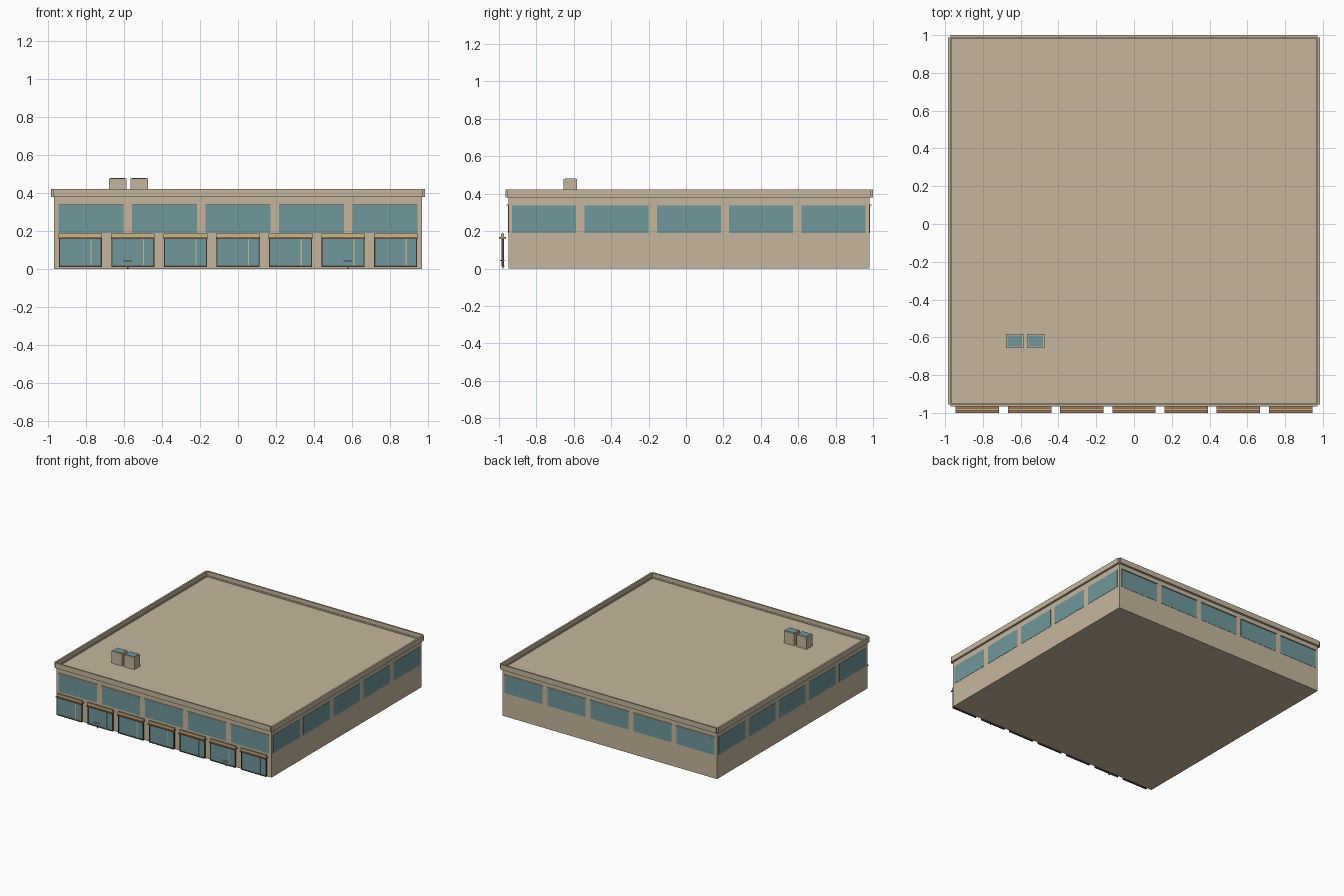
import bpy, bmesh
from mathutils import Vector

if "Cube" in bpy.data.objects:
    bpy.data.objects.remove(bpy.data.objects["Cube"])


def mat(name, rgb):
    m = bpy.data.materials.new(name)
    m.diffuse_color = (*rgb, 1)
    m.use_nodes = True
    m.node_tree.nodes["Principled BSDF"].inputs["Base Color"].default_value = m.diffuse_color
    return m


STONE = mat("stone", (0.56, 0.47, 0.34))
GLASS = mat("glass", (0.16, 0.31, 0.33))
BROWN = mat("brown_wood", (0.40, 0.17, 0.09))
CANVAS = mat("canvas", (0.60, 0.47, 0.25))
DARK = mat("dark_frame", (0.09, 0.08, 0.07))


def box(name, x0, x1, y0, y1, z0, z1, material):
    lo, hi = Vector((x0, y0, z0)), Vector((x1, y1, z1))
    me = bpy.data.meshes.new(name)
    bm = bmesh.new()
    bmesh.ops.create_cube(bm, size=1)
    for v in bm.verts:
        v.co = Vector([(lo[i] + hi[i]) / 2 + v.co[i] * (hi[i] - lo[i]) for i in range(3)])
    bm.to_mesh(me)
    bm.free()
    me.materials.append(material)
    ob = bpy.data.objects.new(name, me)
    bpy.context.collection.objects.link(ob)
    return ob


# Main block, its top being the flat roof
X, Y0, Y1 = 0.967, -0.95, 0.982
box("building_body", -X, X, Y0, Y1, 0, 0.38, STONE)

# Parapet strips with notched corners
for s in (-1, 1):
    a, b = sorted((s * 0.970, s * 0.984))
    box("side_parapet", a, b, -0.955, 0.988, 0.38, 0.422, STONE)
    a, b = sorted((s * 0.965, s * 0.984))
    box("side_cornice", a, b, -0.955, 0.988, 0.38, 0.39, STONE)
for y0, y1 in ((-0.966, -0.953), (0.986, 1.0)):
    box("end_parapet", -0.971, 0.971, y0, y1, 0.38, 0.422, STONE)
box("front_cornice", -0.971, 0.971, -0.966, Y0, 0.38, 0.39, STONE)
box("back_cornice", -0.971, 0.971, Y1, 1.0, 0.38, 0.39, STONE)

# Five upper windows on each side, with thin ledges above front and back ones
W, T = 0.171, 0.002
for i in range(-2, 3):
    c = i * 0.387
    for s in (-1, 1):
        a, b = sorted((s * (X - T), s * (X + T)))
        box("side_window", a, b, c + 0.015 - W, c + 0.015 + W, 0.19, 0.337, GLASS)
    for y, out in ((Y0, -1), (Y1, 1)):
        box("upper_window", c - W, c + W, y - T, y + T, 0.19, 0.337, GLASS)
        a, b = sorted((y, y + out * 0.009))
        box("window_ledge", c - W, c + W, a, b, 0.337, 0.341, STONE)

# Seven shop fronts standing just ahead of the front wall
for i in range(-3, 4):
    c = i * 0.2765
    l, r = c - 0.113, c + 0.113
    box("shop_glass", l + 0.005, r - 0.005, -0.982, -0.978, 0.018, 0.16, GLASS)
    for x in (l, r - 0.006):
        box("shop_frame_post", x, x + 0.006, -0.986, -0.974, 0.012, 0.18, DARK)
    box("shop_frame_sill", l, r, -0.986, -0.974, 0.012, 0.019, DARK)
    box("shop_mullion", r - 0.06, r - 0.054, -0.985, -0.975, 0.018, 0.16, STONE)
    box("sign_board", l - 0.002, r + 0.002, -0.988, -0.974, 0.167, 0.187, CANVAS)
    box("awning_shelf", l - 0.002, r + 0.002, -1.0, -0.963, 0.160, 0.168, BROWN)

# Two small benches by the entrances
for x in (-0.58, 0.578):
    box("bench_seat", x - 0.023, x + 0.023, -0.994, -0.97, 0.04, 0.045, CANVAS)
    box("bench_post", x - 0.003, x + 0.003, -0.981, -0.975, 0, 0.041, DARK)
    box("bench_foot", x - 0.01, x + 0.01, -0.986, -0.970, 0.012, 0.016, DARK)

# Rooftop units with glazed tops
for x in (-0.632, -0.520):
    box("roof_unit", x - 0.046, x + 0.046, -0.656, -0.582, 0.378, 0.478, STONE)
    box("roof_unit_glass", x - 0.038, x + 0.038, -0.648, -0.590, 0.474, 0.480, GLASS)
